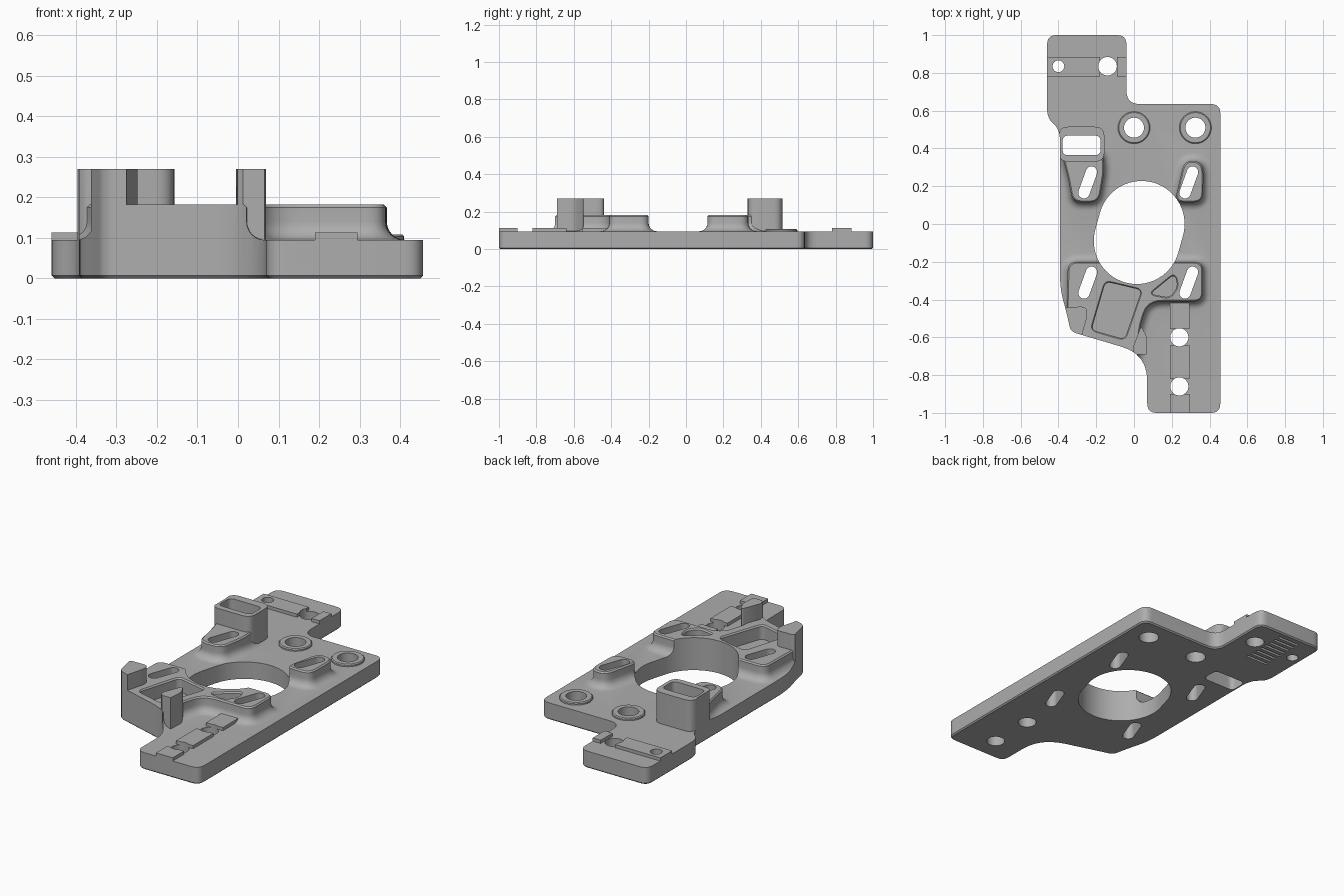
import bpy, bmesh, math
from mathutils import Vector

cube = bpy.data.objects.get("Cube")
if cube:
    bpy.data.objects.remove(cube, do_unlink=True)

grey = bpy.data.materials.new("plain_grey")
grey.use_nodes = True
GREY = (0.42, 0.42, 0.42, 1)
grey.diffuse_color = GREY
grey.node_tree.nodes["Principled BSDF"].inputs["Base Color"].default_value = GREY

TOP, PAD, POST = 0.095, 0.182, 0.27


def rounded(points, radius, steps=6):
    """Counter-clockwise outline with softened corners; a point may carry its own radius."""
    ps = [Vector(p[:2]) for p in points]
    out = []
    for i, p in enumerate(ps):
        r = points[i][2] if len(points[i]) > 2 else radius
        a, b = ps[i - 1] - p, ps[(i + 1) % len(ps)] - p
        if r == 0:
            out.append(p)
            continue
        start = p + a.normalized() * min(r, a.length * 0.45)
        end = p + b.normalized() * min(r, b.length * 0.45)
        for k in range(steps + 1):
            t = k / steps
            out.append(start * (1 - t) ** 2 + p * 2 * t * (1 - t) + end * t * t)
    area = sum(out[i - 1].cross(out[i]) for i in range(len(out)))
    return out if area > 0 else out[::-1]


def capsule(p, q, r, steps=10):
    p, q = Vector(p), Vector(q)
    d = q - p
    base = math.atan2(d.y, d.x) - math.pi / 2
    out = []
    for c, shift in ((q, 0), (p, math.pi)):
        for k in range(steps + 1):
            a = base + shift + math.pi * k / steps
            out.append(c + r * Vector((math.cos(a), math.sin(a))))
    return out


def circle(x, y, r, n=32):
    return [Vector((x + r * math.cos(math.tau * k / n), y + r * math.sin(math.tau * k / n)))
            for k in range(n)]


def rect(x0, x1, y0, y1, r=0):
    return rounded([(x0, y0), (x1, y0), (x1, y1), (x0, y1)], r)


def offset(loop, d):
    out = []
    for i, p in enumerate(loop):
        e = (p - loop[i - 1]).normalized()
        f = (loop[(i + 1) % len(loop)] - p).normalized()
        n = Vector((e.y + f.y, -e.x - f.x)).normalized()
        out.append(p + n * d / max(0.5, n.dot(Vector((e.y, -e.x)))))
    return out


def loft(name, loop, levels):
    """Stack offset copies of an outline; levels are (height, outward offset)."""
    bm = bmesh.new()
    rings = [[bm.verts.new((v.x, v.y, z)) for v in offset(loop, d)] for z, d in levels]
    for lo, hi in zip(rings, rings[1:]):
        for i in range(len(lo)):
            bm.faces.new((lo[i - 1], lo[i], hi[i], hi[i - 1]))
    bm.faces.new(rings[0][::-1])
    bm.faces.new(rings[-1])
    mesh = bpy.data.meshes.new(name)
    bm.to_mesh(mesh)
    bm.free()
    mesh.materials.append(grey)
    ob = bpy.data.objects.new(name, mesh)
    bpy.context.collection.objects.link(ob)
    return ob


def prism(name, loop, z0, z1):
    return loft(name, loop, [(z0, 0), (z1, 0)])


def combine(part, operation):
    mod = body.modifiers.new(part.name, 'BOOLEAN')
    mod.operation, mod.solver, mod.object = operation, 'EXACT', part
    bpy.context.view_layer.objects.active = body
    bpy.ops.object.modifier_apply(modifier=mod.name)
    bpy.data.objects.remove(part, do_unlink=True)


def add(part):
    combine(part, 'UNION')


def cut(part):
    combine(part, 'DIFFERENCE')


# Base slab, trimmed to the plate outline further down
body = prism("mounting_plate", rect(-0.6, 0.6, -1.1, 1.1), -0.05, TOP)

# Raised pads with a concave sweep at the foot and a softened rim
R = 0.045
sweep = [(0.08, R)] + [(TOP + R - R * math.cos(a), R - R * math.sin(a))
                       for a in (math.pi / 2 * k / 6 for k in range(7))]
pad_levels = sweep + [(PAD - 0.007, 0), (PAD, -0.007)]
pads = {
    "upper_left_pad": [(-0.39, 0.4), (-0.17, 0.4), (-0.155, 0.29), (-0.185, 0.115),
                       (-0.325, 0.115), (-0.35, 0.25)],
    "upper_right_pad": [(0.215, 0.115), (0.365, 0.115), (0.368, 0.3),
                        (0.335, 0.335), (0.265, 0.33)],
    "lower_pad": [(-0.35, -0.2), (0.365, -0.2), (0.365, -0.41), (0.075, -0.41, 0.08),
                  (0.03, -0.55), (0.02, -0.72, 0), (-0.36, -0.6, 0)],
}
for name, pts in pads.items():
    add(loft(name, rounded(pts, 0.05), pad_levels))

# Tall posts
posts = {
    "slotted_post": ([(-0.398, 0.33), (-0.157, 0.33), (-0.157, 0.515), (-0.398, 0.515)], 0.05),
    "corner_post": ([(-0.37, -0.44), (-0.255, -0.437), (-0.245, -0.48),
                     (-0.285, -0.62, 0), (-0.38, -0.6, 0)], 0.03),
    "side_post": ([(-0.005, -0.65, 0), (0.038, -0.54), (0.07, -0.6), (0.065, -0.69, 0),
                   (0.0, -0.69, 0)], 0.02),
}
for name, (pts, r) in posts.items():
    add(prism(name, rounded(pts, r), 0.06, POST))

# Ring bosses
for x in (0.0, 0.325):
    add(loft("ring_boss", circle(x, 0.51, 0.085),
             [(0.07, 0), (0.103, 0), (0.108, -0.005)]))

# Low locating strips on the two arms
for x0, x1, y0, y1 in ((-0.55, -0.18, 0.78, 0.885), (-0.09, 0.0, 0.78, 0.885),
                       (0.19, 0.295, -1.05, -0.9), (0.19, 0.295, -0.82, -0.64),
                       (0.19, 0.295, -0.555, -0.38)):
    add(prism("locating_strip", rect(x0, x1, y0, y1), 0.06, 0.113))

# Trim everything to the plate outline, with a small chamfer underneath
outline = [(-0.46, 1.0), (-0.04, 1.0), (-0.04, 0.635, 0.07), (0.457, 0.635), (0.457, -1.0),
           (0.07, -1.0), (0.07, -0.69, 0.14), (-0.335, -0.57, 0.03), (-0.357, -0.47, 0.04),
           (-0.392, -0.34, 0.08), (-0.392, 0.5, 0.06), (-0.46, 0.56, 0.05)]
combine(loft("outline", rounded(outline, 0.05), [(0, -0.007), (0.007, 0), (0.4, 0)]),
        'INTERSECT')

# Large centre opening
cut(prism("centre_opening", capsule((0.015, -0.09), (0.04, 0.0), 0.228, 28), -0.1, 0.4))

# Tilted slots through the pads
for x in (-0.265, 0.27):
    for y in (0.165, -0.365):
        cut(prism("slot", capsule((x, y), (x + 0.04, y + 0.11), 0.03), -0.1, 0.4))

# Window through the slotted post
cut(prism("window", rect(-0.378, -0.177, 0.364, 0.468, 0.03), -0.1, 0.4))

# Round holes
for x, y, r in ((0, 0.51, 0.053), (0.325, 0.51, 0.053), (-0.4, 0.835, 0.031),
                (-0.14, 0.835, 0.049), (0.24, -0.6, 0.048), (0.24, -0.86, 0.048)):
    cut(prism("round_hole", circle(x, y, r), -0.1, 0.4))

# Blind pockets in the lower pad
pockets = ([(-0.225, -0.56), (-0.05, -0.61), (0.04, -0.35), (-0.15, -0.305)],
           [(0.085, -0.37), (0.19, -0.39), (0.232, -0.33), (0.215, -0.265)])
for pts in pockets:
    cut(loft("pocket", rounded(pts, 0.03), [(0.102, 0), (PAD - 0.008, 0), (0.2, 0.02)]))

# Grip grooves under the upper arm
for k in range(8):
    y = 0.69 + k * 0.037
    cut(prism("grip_groove", rect(-0.34, -0.205, y, y + 0.015), -0.05, 0.015))

# Finish
for poly in body.data.polygons:
    poly.material_index = 0
bpy.ops.object.select_all(action='DESELECT')
body.select_set(True)
bpy.context.view_layer.objects.active = body
bpy.ops.object.shade_smooth_by_angle(angle=math.radians(30))
